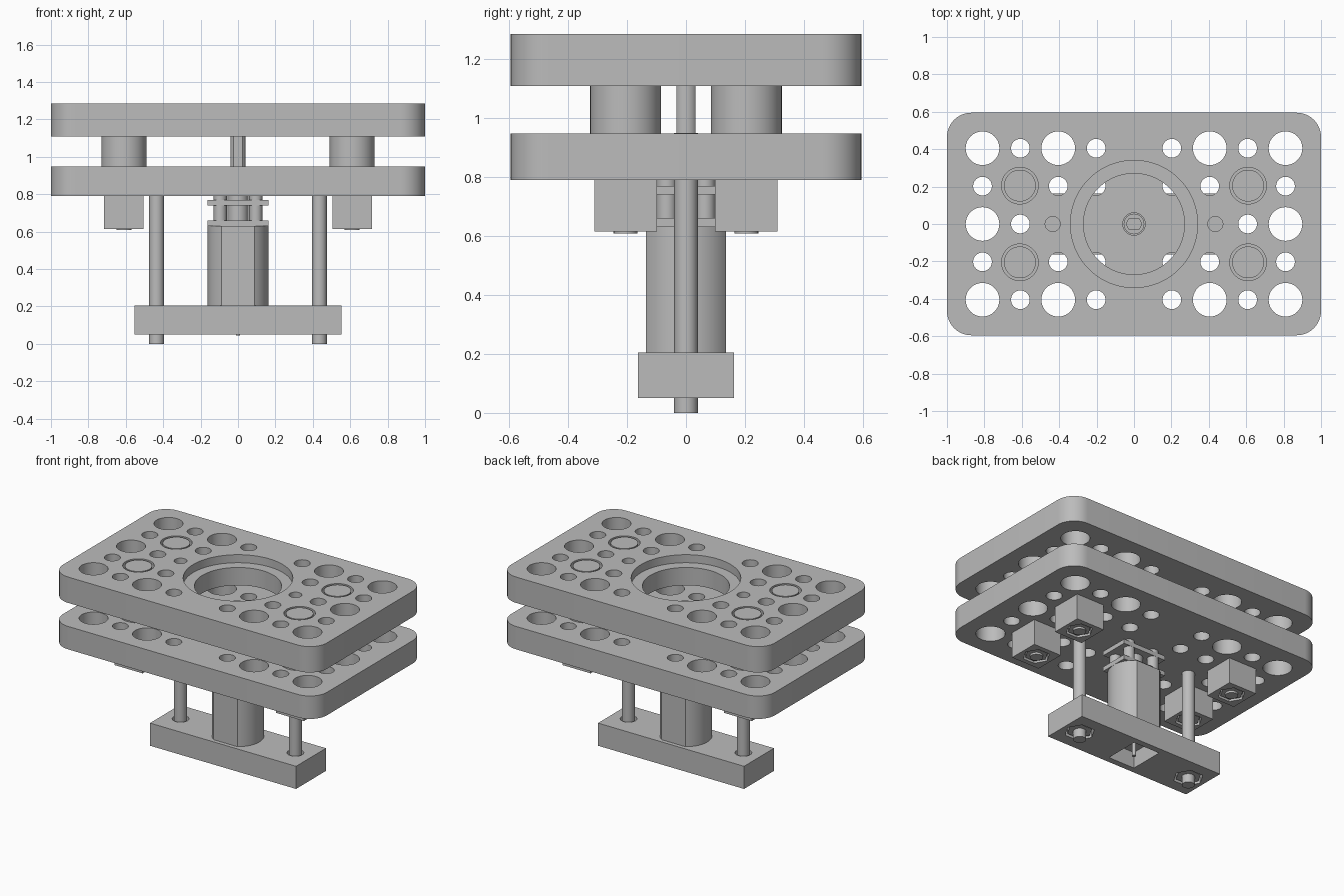
import bpy, bmesh, math

cube = bpy.data.objects.get("Cube")
if cube:
    bpy.data.objects.remove(cube, do_unlink=True)

grey = bpy.data.materials.new("light grey")
grey.use_nodes = True
COLOUR = (0.5, 0.5, 0.5, 1)
grey.diffuse_color = COLOUR
grey.node_tree.nodes["Principled BSDF"].inputs["Base Color"].default_value = COLOUR


# --- profiles in the XY plane ---
def circle(r, x=0, y=0, n=48, turn=0):
    return [(x + r * math.cos(turn + math.tau * i / n),
             y + r * math.sin(turn + math.tau * i / n)) for i in range(n)]


def rect(hx, hy, x=0, y=0):
    return [(x - hx, y - hy), (x + hx, y - hy), (x + hx, y + hy), (x - hx, y + hy)]


def rounded(hx, hy, r, n=10):
    pts = []
    for k, (sx, sy) in enumerate([(1, 1), (-1, 1), (-1, -1), (1, -1)]):
        for i in range(n + 1):
            a = math.pi / 2 * (k + i / n)
            pts.append((sx * (hx - r) + r * math.cos(a), sy * (hy - r) + r * math.sin(a)))
    return pts


def flatted(r, flat):
    """Circle with two flats facing front and back."""
    a = math.asin(flat / r)
    half = [-a + 2 * a * i / 20 for i in range(21)]
    return [(r * math.cos(t), r * math.sin(t)) for h in (0, math.pi) for t in [h + s for s in half]]


# --- solids ---
def build(name, prisms):
    bm = bmesh.new()
    for pts, z0, z1 in prisms:
        low = [bm.verts.new((x, y, z0)) for x, y in pts]
        top = [bm.verts.new((x, y, z1)) for x, y in pts]
        bm.faces.new(low[::-1])
        bm.faces.new(top)
        for i in range(len(pts)):
            j = (i + 1) % len(pts)
            bm.faces.new((low[i], low[j], top[j], top[i]))
    mesh = bpy.data.meshes.new(name)
    bm.to_mesh(mesh)
    bm.free()
    mesh.materials.append(grey)
    obj = bpy.data.objects.new(name, mesh)
    bpy.context.collection.objects.link(obj)
    return obj


def activate(obj):
    bpy.ops.object.select_all(action='DESELECT')
    obj.select_set(True)
    bpy.context.view_layer.objects.active = obj


def cut(obj, prisms):
    cutter = build("cutter", prisms)
    cutter.hide_render = True
    mod = obj.modifiers.new("cut", 'BOOLEAN')
    mod.operation, mod.solver, mod.object = 'DIFFERENCE', 'EXACT', cutter
    activate(obj)
    bpy.ops.object.modifier_apply(modifier=mod.name)
    bpy.data.objects.remove(cutter, do_unlink=True)


def smooth(obj):
    activate(obj)
    bpy.ops.object.shade_smooth_by_angle(angle=math.radians(30))


BASE, BASE_TOP = 0.05, 0.205
LOW, LOW_TOP = 0.79, 0.947
UP, UP_TOP = 1.108, 1.285
ROD_X, POST_X, POST_Y = 0.435, 0.61, 0.205
PITCH = 0.2025
SIDES = (-1, 1)
posts = [(sx * POST_X, sy * POST_Y) for sx in SIDES for sy in SIDES]

# Hole pattern shared by both plates: alternating large and small
holes = []
for sx in SIDES:
    for col in range(1, 5):
        for row in range(-2, 3):
            large = col % 2 == 0 and row % 2 == 0
            if (col, abs(row)) in ((1, 0), (1, 1), (2, 0), (3, 1)):
                continue
            holes.append((sx * PITCH * col, PITCH * row, 0.09 if large else 0.05))


def drilled(z0, z1):
    return [(circle(r, x, y, 40), z0 - 0.05, z1 + 0.05) for x, y, r in holes]


# Upper plate with stepped bore
upper = build("upper_plate", [(rounded(1, 0.595, 0.13), UP, UP_TOP)])
cut(upper, drilled(UP, UP_TOP)
    + [(circle(0.098, x, y), UP_TOP - 0.05, UP_TOP + 0.05) for x, y in posts]
    + [(circle(0.04, s * ROD_X), UP - 0.05, UP_TOP + 0.05) for s in SIDES]
    + [(circle(0.34, n=96), UP_TOP - 0.055, UP_TOP + 0.05)])
cut(upper, [(circle(0.27, n=96), UP - 0.05, UP_TOP + 0.05)])
smooth(upper)

# Lower plate
lower = build("lower_plate", [(rounded(1, 0.595, 0.13), LOW, LOW_TOP)])
cut(lower, drilled(LOW, LOW_TOP)
    + [(circle(0.05, sx * PITCH, sy * PITCH), LOW - 0.05, LOW_TOP + 0.05)
       for sx in SIDES for sy in SIDES]
    + [(circle(0.06), LOW - 0.05, LOW_TOP + 0.05)])
smooth(lower)

# Base bar with hex pockets, rod holes and a square opening
bar = build("base_bar", [(rect(0.553, 0.162), BASE, BASE_TOP)])
cut(bar, [(circle(0.095, s * ROD_X, n=6), 0, BASE + 0.05) for s in SIDES]
    + [(rect(0.1, 0.12), 0, BASE + 0.11)])
cut(bar, [(circle(0.052, s * ROD_X), 0, BASE_TOP + 0.05) for s in SIDES])
smooth(bar)

# Support rods and their nuts
for s in SIDES:
    side = "left" if s > 0 else "right"
    smooth(build(side + "_rod", [(circle(0.04, s * ROD_X), 0, LOW_TOP - 0.002)]))
    smooth(build(side + "_rod_nut", [(circle(0.08, s * ROD_X, n=6), BASE + 0.008, BASE + 0.05)]))
    smooth(build(side + "_mount_screw", [(circle(0.04, s * 0.123), LOW_TOP - 0.02, LOW_TOP + 0.002)]))

# Four posts: spacer, cap, nut block, nut and bolt
for x, y in posts:
    tag = ("back" if y > 0 else "front") + ("_left" if x > 0 else "_right")
    smooth(build(tag + "_spacer", [(circle(0.12, x, y), LOW_TOP, UP)]))
    smooth(build(tag + "_cap", [(circle(0.085, x, y), UP_TOP - 0.05, UP_TOP - 0.002)]))
    block = build(tag + "_nut_block", [(rect(0.106, 0.106, x, y), 0.615, LOW)])
    cut(block, [(circle(0.085, x, y, 6), 0.55, 0.65)])
    smooth(block)
    smooth(build(tag + "_nut", [(circle(0.072, x, y, 6), 0.622, 0.65)]))
    smooth(build(tag + "_bolt", [(circle(0.04, x, y), 0.608, 0.65)]))

# Motor, coupling plates and spindle
smooth(build("motor_body", [(flatted(0.162, 0.135), BASE_TOP, 0.63)]))
smooth(build("motor_flange", [(rect(0.163, 0.1), 0.63, 0.66)]))
smooth(build("coupling_plate", [(rect(0.163, 0.1), 0.74, 0.77)]))
smooth(build("coupling_pins", [(circle(0.035, sx * 0.095, sy * 0.065), 0.66, LOW)
                               for sx in SIDES for sy in SIDES]))
smooth(build("spindle_collar", [(circle(0.055), 0.66, LOW)]))
smooth(build("spindle", [(flatted(0.04, 0.032), LOW, UP + 0.007)]))
smooth(build("motor_tail_pin", [(circle(0.012, n=16), 0.045, BASE_TOP)]))
